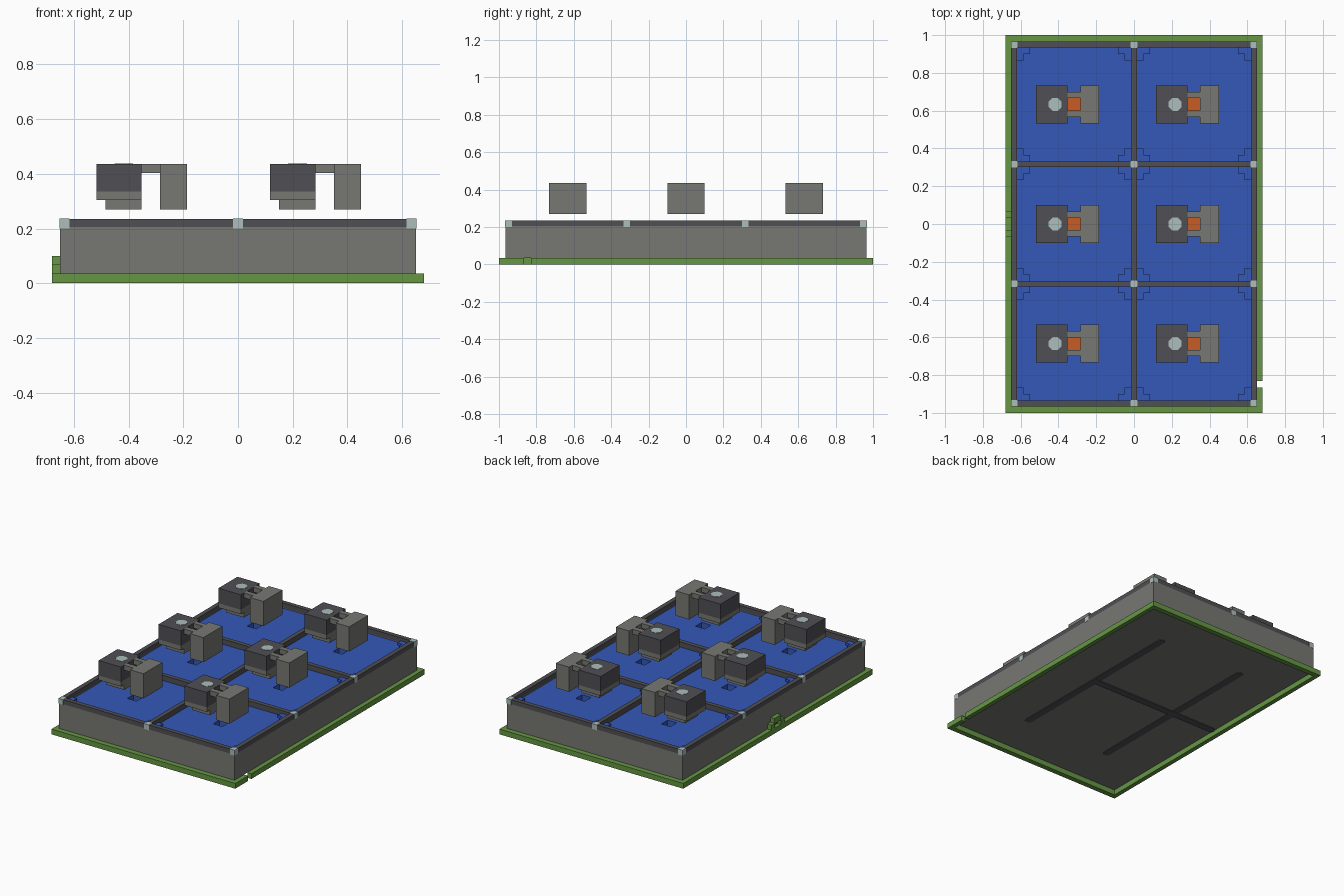
import bpy
import bmesh
import math

cube = bpy.data.objects.get("Cube")
if cube:
    bpy.data.objects.remove(cube, do_unlink=True)


def material(name, r, g, b):
    """Flat material from 0-255 display values, stored as linear."""
    col = [((c / 255 + 0.055) / 1.055) ** 2.4 for c in (r, g, b)] + [1]
    m = bpy.data.materials.new(name)
    m.use_nodes = True
    m.diffuse_color = col
    m.node_tree.nodes["Principled BSDF"].inputs["Base Color"].default_value = col
    return m


GREEN = material("green", 102, 150, 68)
GREY = material("mid grey", 119, 119, 115)
DARK = material("dark grey", 80, 78, 83)
BLUE = material("blue", 53, 89, 184)
LIGHT = material("pale grey", 172, 191, 187)
ORANGE = material("orange", 198, 92, 38)


def finish(name, bm, mat):
    bmesh.ops.recalc_face_normals(bm, faces=bm.faces)
    me = bpy.data.meshes.new(name)
    bm.to_mesh(me)
    bm.free()
    me.materials.append(mat)
    ob = bpy.data.objects.new(name, me)
    bpy.context.collection.objects.link(ob)
    return ob


def prism(name, outline, z0, z1, mat):
    """Extrude a flat outline from z0 up to z1."""
    bm = bmesh.new()
    face = bm.faces.new([bm.verts.new((x, y, z0)) for x, y in outline])
    top = bmesh.ops.extrude_face_region(bm, geom=[face])["geom"]
    verts = [v for v in top if isinstance(v, bmesh.types.BMVert)]
    bmesh.ops.translate(bm, verts=verts, vec=(0, 0, z1 - z0))
    return finish(name, bm, mat)


def rect(x0, x1, y0, y1):
    return [(x0, y0), (x1, y0), (x1, y1), (x0, y1)]


def box(name, x, y, z, mat):
    return prism(name, rect(*x, *y), *z, mat)


def ring(name, outer, inner, z0, z1, mat):
    """Rectangular slab with a rectangular opening."""
    bm = bmesh.new()
    loops = [[bm.verts.new((x, y, z)) for x, y in rect(*r)]
             for r, z in ((outer, z0), (outer, z1), (inner, z1), (inner, z0))]
    for a, b in zip(loops, loops[1:] + loops[:1]):
        for i in range(4):
            j = (i + 1) % 4
            bm.faces.new((a[i], a[j], b[j], b[i]))
    return finish(name, bm, mat)


def slot(name, a, b, r, z0, z1, mat):
    """Round-ended bar between points a and b."""
    ang = math.atan2(b[1] - a[1], b[0] - a[0])
    pts = []
    for c, start in ((b, -math.pi / 2), (a, math.pi / 2)):
        for k in range(9):
            t = ang + start + k * math.pi / 8
            pts.append((c[0] + r * math.cos(t), c[1] + r * math.sin(t)))
    return prism(name, pts, z0, z1, mat)


BX, BY = 0.65, 0.965      # body half sizes
FX, FY = 0.68, 1.0        # base frame half sizes
BASE, DECK, TOP = 0.035, 0.2, 0.235
RIM = 0.03
COLS, ROWS = (-0.3175, 0.3175), (-0.633, 0, 0.633)

# Green base frame, open below, with a gap in the right-hand rail
box("base_rail_front", (-FX, FX), (-FY, -BY), (0, BASE), GREEN)
box("base_rail_back", (-FX, FX), (BY, FY), (0, BASE), GREEN)
box("base_rail_side", (-FX, -BX), (-BY, BY), (0, BASE), GREEN)
box("base_rail_gap_front", (BX, FX), (-BY, -0.865), (0, BASE), GREEN)
box("base_rail_gap_back", (BX, FX), (-0.83, BY), (0, BASE), GREEN)

# Cable arch on the side rail
for s in (-1, 1):
    y = sorted((s * 0.033, s * 0.068))
    box("cable_arch_post", (-FX, -BX), y, (BASE, 0.068), GREEN)
box("cable_arch_top", (-FX, -BX), (-0.034, 0.034), (0.066, 0.1), GREEN)
box("cable_opening", (-BX - 0.004, -BX), (-0.033, 0.033), (BASE, 0.066), DARK)

# Body and its upper wall
box("body", (-BX, BX), (-BY, BY), (BASE, 0.15), GREY)
ring("body_wall", (-BX, BX, -BY, BY),
     (-BX + RIM, BX - RIM, -BY + RIM, BY - RIM), 0.15, 0.205, GREY)

# Cable channels under the body
for x in COLS:
    slot("channel_long", (x, -0.64), (x, 0.64), 0.024, 0.031, BASE, DARK)
slot("channel_cross", (COLS[1], 0), (-BX + 0.024, 0), 0.024, 0.03, BASE, DARK)

# Dark rim and dividers
ring("rim", (-BX, BX, -BY, BY),
     (-BX + RIM, BX - RIM, -BY + RIM, BY - RIM), 0.205, TOP, DARK)
box("divider_long", (-0.015, 0.015), (-BY + RIM, BY - RIM), (0.15, TOP), DARK)
for y in (-0.317, 0.317):
    box("divider_cross", (-BX + RIM, BX - RIM), (y - 0.015, y + 0.015),
        (0.15, TOP - 0.0005), DARK)

# Pale blocks where the rims and dividers meet
for x in (-0.634, 0, 0.634):
    for y in (-0.949, -0.317, 0.317, 0.949):
        box("joint_block", (x - 0.0175, x + 0.0175), (y - 0.0175, y + 0.0175),
            (0.2, TOP + 0.001), LIGHT)


def corner_steps(cx, cy, sx, sy):
    """Small stair-shaped corner of a panel."""
    px, py = cx + sx * 0.302, cy + sy * 0.302
    pts = [(0, 0), (0.07, 0), (0.07, 0.035), (0.035, 0.035),
           (0.035, 0.07), (0, 0.07)]
    prism("panel_corner", [(px - sx * a, py - sy * b) for a, b in pts],
          DECK, DECK + 0.015, BLUE)


def switch(cx, cy):
    """Floating two-part unit joined by a pair of arms."""
    def part(name, x0, x1, h, z0, z1, mat):
        box(name, (cx + x0, cx + x1), (cy - h, cy + h), (z0, z1), mat)

    part("unit_cap", -0.2, -0.035, 0.1, 0.335, 0.435, DARK)
    part("unit_collar", -0.2, -0.035, 0.1, 0.305, 0.335, GREY)
    part("unit_foot", -0.167, -0.035, 0.067, 0.27, 0.305, GREY)
    part("unit_block", 0.033, 0.132, 0.1, 0.27, 0.435, GREY)
    for s in (-1, 1):
        y = sorted((cy + s * 0.033, cy + s * 0.067))
        box("unit_arm", (cx - 0.035, cx + 0.033), y, (0.402, 0.435), GREY)
    octagon = [(cx - 0.1 + 0.037 * math.cos((k + 0.5) * math.pi / 4),
                cy + 0.037 * math.sin((k + 0.5) * math.pi / 4)) for k in range(8)]
    prism("unit_button", octagon, 0.435, 0.437, LIGHT)


# Six panels, each with a lamp well and a unit above
for cx in COLS:
    for cy in ROWS:
        ring("panel", (cx - 0.303, cx + 0.303, cy - 0.303, cy + 0.303),
             (cx - 0.035, cx + 0.033, cy - 0.033, cy + 0.033), 0.15, DECK, BLUE)
        box("lamp", (cx - 0.035, cx + 0.033), (cy - 0.033, cy + 0.033),
            (0.15, 0.156), ORANGE)
        for sx in (-1, 1):
            for sy in (-1, 1):
                corner_steps(cx, cy, sx, sy)
        switch(cx, cy)
